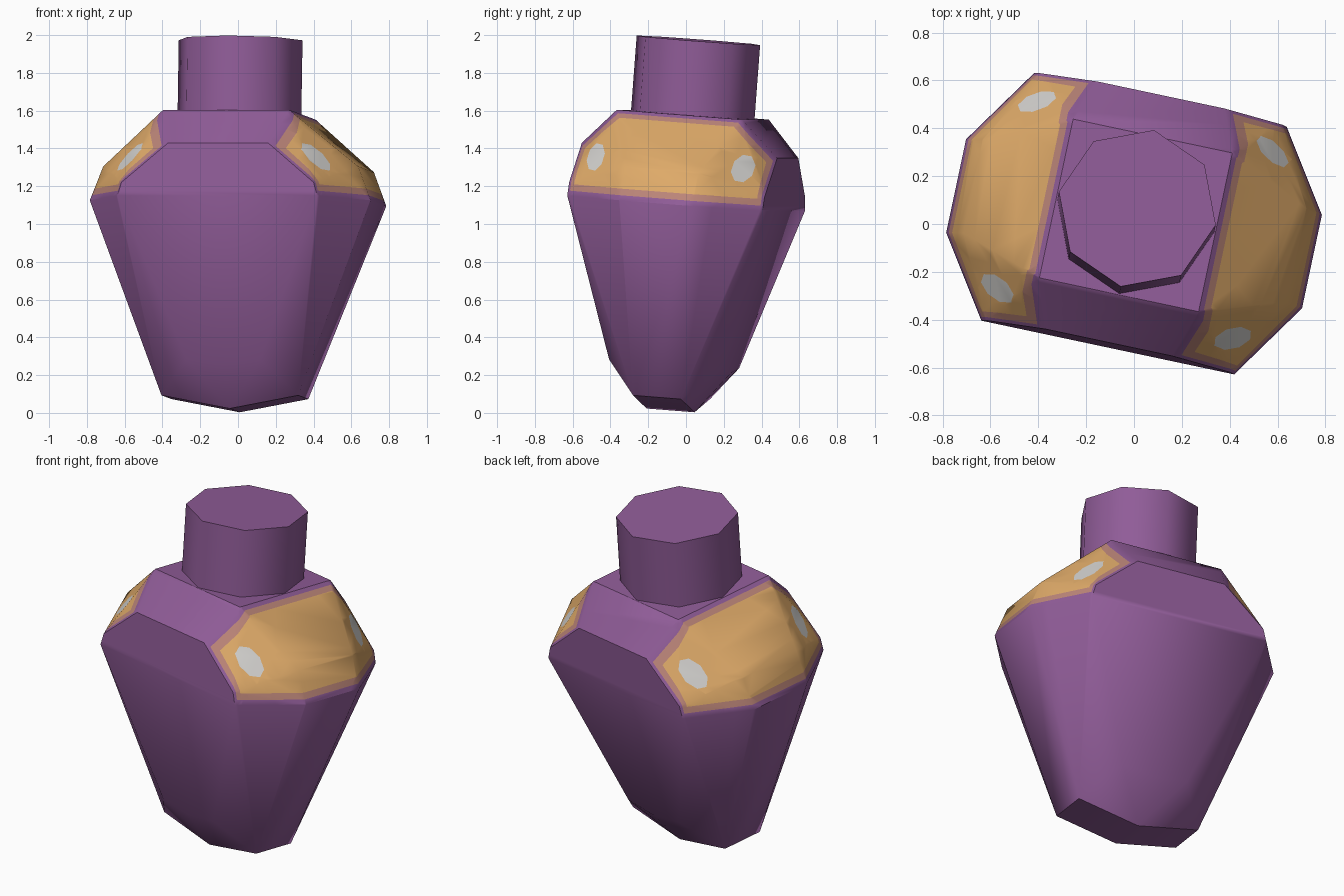
import bpy, bmesh, math
from mathutils import Matrix, Vector

if "Cube" in bpy.data.objects:
    bpy.data.objects.remove(bpy.data.objects["Cube"])


def material(name, rgb):
    m = bpy.data.materials.new(name)
    m.diffuse_color = (*rgb, 1)
    m.use_nodes = True
    m.node_tree.nodes["Principled BSDF"].inputs["Base Color"].default_value = m.diffuse_color
    return m


PURPLE = material("purple", (0.28, 0.108, 0.315))
ORANGE = material("orange", (0.73, 0.40, 0.14))
PINK = material("dusty pink", (0.50, 0.235, 0.19))
WHITE = material("off white", (0.64, 0.63, 0.61))

# whole model leans back a little and is turned about z
POSE = (Matrix.Translation((0, 0, 1.1)) @ Matrix.Rotation(math.radians(-12), 4, 'Z')
        @ Matrix.Rotation(math.radians(-4.4), 4, 'X') @ Matrix.Translation((0, 0, -1.1)))


def finish(name, bm, mats, angle):
    bm.normal_update()
    me = bpy.data.meshes.new(name)
    bm.transform(POSE)
    bm.to_mesh(me)
    bm.free()
    for m in mats:
        me.materials.append(m)
    ob = bpy.data.objects.new(name, me)
    bpy.context.collection.objects.link(ob)
    bpy.ops.object.select_all(action='DESELECT')
    ob.select_set(True)
    bpy.context.view_layer.objects.active = ob
    bpy.ops.object.shade_smooth_by_angle(angle=math.radians(angle))
    return ob


# body: convex block from one quarter of corner points
quarter = [
    (0.34, 0.34, 1.58),                                            # top plateau
    (0.27, 0.53, 1.39), (0.52, 0.53, 1.18), (0.69, 0.20, 1.29),    # shoulder
    (0.54, 0.53, 1.11), (0.76, 0.20, 1.11),                        # widest ring
    (0.20, 0.31, 0.257), (0, 0.31, 0.232),                         # lower chamfer
    (0.37, 0.13, 0.08), (0, 0.13, 0.01),                           # underside
]
points = {(sx * x, sy * y, z) for x, y, z in quarter for sx in (1, -1) for sy in (1, -1)}
bm = bmesh.new()
for p in sorted(points):
    bm.verts.new(p)
res = bmesh.ops.convex_hull(bm, input=bm.verts[:])
bmesh.ops.dissolve_limit(bm, angle_limit=math.radians(0.5), verts=bm.verts[:], edges=bm.edges[:])
bm.normal_update()


# shoulder patches: outlines in the side plane (y, z), cut into the slopes
def outline(half):
    return [(y, z) for y, z in half] + [(-y, z) for y, z in reversed(half)]


def spot(side):
    return [(side * 0.40 + 0.055 * math.cos(i * math.pi / 4 + 0.3),
             1.325 + 0.075 * math.sin(i * math.pi / 4 + 0.3)) for i in range(8)]


def inside(poly, y, z):
    signs = [(b[0] - a[0]) * (z - a[1]) - (b[1] - a[1]) * (y - a[0])
             for a, b in zip(poly, poly[1:] + poly[:1])]
    return all(s > 0 for s in signs) or all(s < 0 for s in signs)


pink = outline([(0.517, 1.137), (0.517, 1.375), (0.325, 1.563)])
orange = outline([(0.497, 1.172), (0.492, 1.365), (0.31, 1.54)])
patches = [(pink, 2), (orange, 1), (spot(1), 3), (spot(-1), 3)]


def is_slope(f):
    c = f.calc_center_median()
    return abs(c.x) > 0.3 and c.z > 1.1 and abs(f.normal.x) > 0.15


for poly, _ in patches:
    for a, b in zip(poly, poly[1:] + poly[:1]):
        bm.normal_update()
        faces = [f for f in bm.faces if is_slope(f)]
        edges = {e for f in faces for e in f.edges}
        verts = {v for f in faces for v in f.verts}
        bmesh.ops.bisect_plane(bm, geom=faces + list(edges) + list(verts), dist=1e-5,
                               plane_co=Vector((0, *a)),
                               plane_no=Vector((0, b[1] - a[1], a[0] - b[0])).normalized())
bm.normal_update()
for f in bm.faces:
    if is_slope(f):
        c = f.calc_center_median()
        for poly, index in patches:
            if inside(poly, c.y, c.z):
                f.material_index = index
finish("body", bm, [PURPLE, ORANGE, PINK, WHITE], 38)

# neck: eight-sided stub
bm = bmesh.new()
bmesh.ops.create_cone(bm, cap_ends=True, segments=8, radius1=0.335, radius2=0.335, depth=0.415,
                      matrix=Matrix.Translation((0, 0, 1.7675)) @ Matrix.Rotation(0, 4, 'Z'))
finish("neck", bm, [PURPLE], 50)
